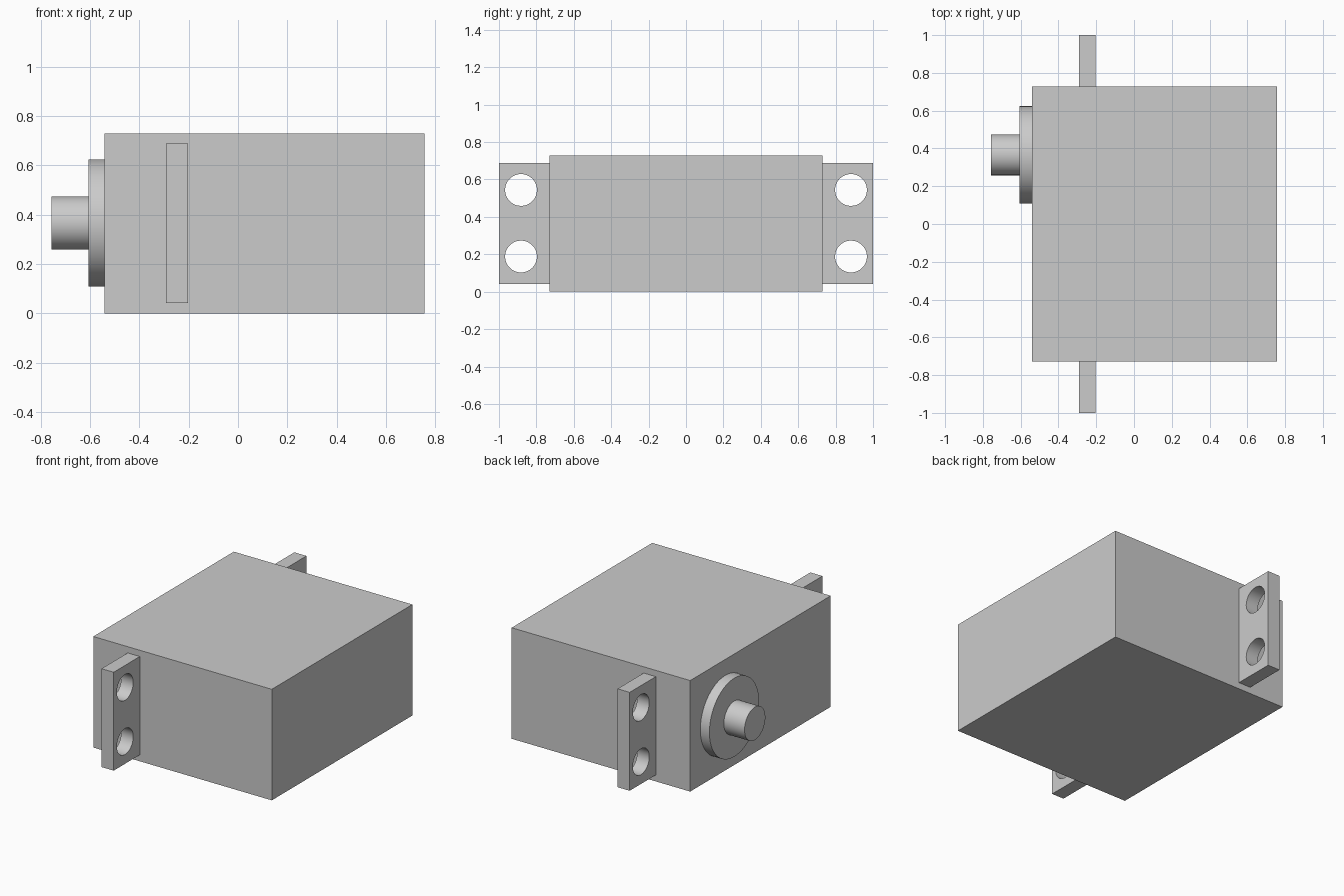
import bpy
import math

if "Cube" in bpy.data.objects:
    bpy.data.objects.remove(bpy.data.objects["Cube"])

grey = bpy.data.materials.new("light_grey")
grey.diffuse_color = (0.6, 0.6, 0.6, 1)
grey.use_nodes = True
grey.node_tree.nodes["Principled BSDF"].inputs["Base Color"].default_value = grey.diffuse_color

AXIS = 0.366  # height of the mid plane, also the sideways offset of the shaft


def box(name, x0, x1, y0, y1, z0, z1):
    bpy.ops.mesh.primitive_cube_add(
        size=1, location=((x0 + x1) / 2, (y0 + y1) / 2, (z0 + z1) / 2))
    ob = bpy.context.object
    ob.name = name
    ob.scale = (x1 - x0, y1 - y0, z1 - z0)
    bpy.ops.object.transform_apply(location=False, rotation=False, scale=True)
    ob.data.materials.append(grey)
    return ob


def rod(name, x0, x1, y, z, radius):
    """Smooth cylinder lying along x."""
    bpy.ops.mesh.primitive_cylinder_add(
        vertices=64, radius=radius, depth=x1 - x0,
        location=((x0 + x1) / 2, y, z), rotation=(0, math.pi / 2, 0))
    ob = bpy.context.object
    ob.name = name
    ob.data.materials.append(grey)
    bpy.ops.object.shade_smooth_by_angle(angle=math.radians(30))
    return ob


# Motor housing
box("housing", -0.541, 0.756, -0.729, 0.729, 0, 0.729)

# Output collar and shaft
rod("collar", -0.607, -0.541, AXIS, AXIS, 0.258)
rod("shaft", -0.757, -0.607, AXIS, AXIS, 0.108)

# Mounting ears, each with two screw holes
for side, label in ((-1, "front"), (1, "back")):
    y0, y1 = sorted((side * 0.729, side * 1.0))
    ear = box(label + "_mounting_ear", -0.291, -0.203, y0, y1, 0.042, 0.688)
    for dz in (-0.178, 0.178):
        cutter = rod("hole_cutter", -0.4, -0.1, side * 0.882, AXIS + dz, 0.085)
        cutter.hide_render = True
        mod = ear.modifiers.new("hole", 'BOOLEAN')
        mod.operation = 'DIFFERENCE'
        mod.solver = 'EXACT'
        mod.object = cutter
        bpy.ops.object.select_all(action='DESELECT')
        ear.select_set(True)
        bpy.context.view_layer.objects.active = ear
        bpy.ops.object.modifier_apply(modifier=mod.name)
        bpy.data.objects.remove(cutter)
    bpy.ops.object.shade_smooth_by_angle(angle=math.radians(30))
